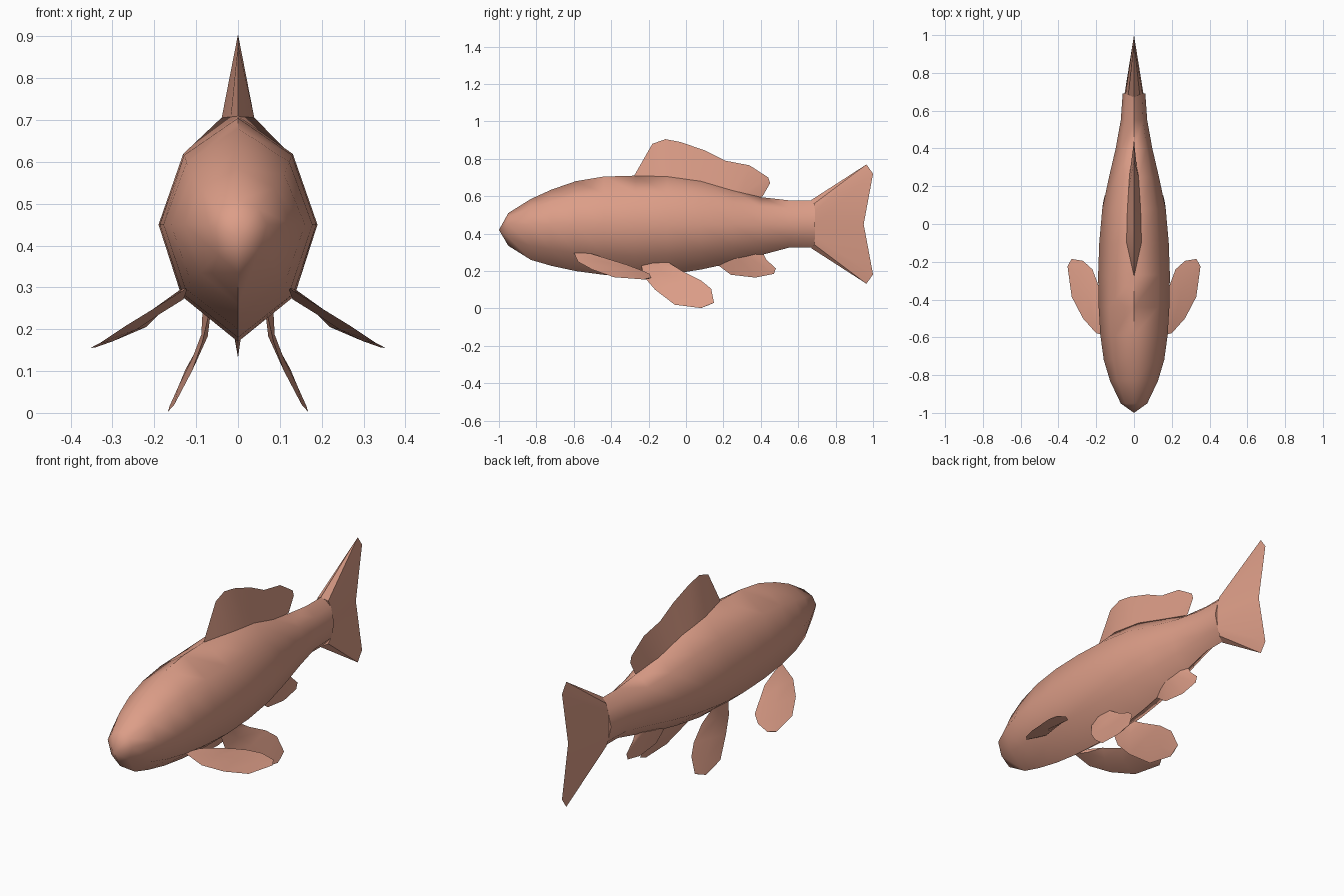
import bpy, bmesh, math
from mathutils import Vector

cube = bpy.data.objects.get("Cube")
if cube:
    bpy.data.objects.remove(cube, do_unlink=True)

# Single skin colour
skin = bpy.data.materials.new("salmon_skin")
skin.use_nodes = True
colour = (0.72, 0.34, 0.245, 1.0)
skin.diffuse_color = colour
bsdf = skin.node_tree.nodes["Principled BSDF"]
bsdf.inputs["Base Color"].default_value = colour
bsdf.inputs["Roughness"].default_value = 0.7


def loft(name, rings, angle, mirrored=False):
    """Skin a series of closed rings, cap both ends and shade the result."""
    bm = bmesh.new()
    rows = [[bm.verts.new(point) for point in ring] for ring in rings]
    count = len(rows[0])
    for a, b in zip(rows, rows[1:]):
        for i in range(count):
            j = (i + 1) % count
            bm.faces.new((a[i], a[j], b[j], b[i]))
    bm.faces.new(rows[0])
    bm.faces.new(rows[-1])
    bmesh.ops.remove_doubles(bm, verts=bm.verts, dist=0.0005)
    bmesh.ops.recalc_face_normals(bm, faces=bm.faces)
    mesh = bpy.data.meshes.new(name)
    bm.to_mesh(mesh)
    bm.free()
    mesh.materials.append(skin)
    obj = bpy.data.objects.new(name, mesh)
    bpy.context.collection.objects.link(obj)
    bpy.ops.object.select_all(action="DESELECT")
    obj.select_set(True)
    bpy.context.view_layer.objects.active = obj
    bpy.ops.object.shade_smooth_by_angle(angle=math.radians(angle))
    if mirrored:
        obj.modifiers.new("Mirror", "MIRROR")
    return obj


def body_ring(y, top, bottom, width, ridge, mid=0.45):
    """Eight-sided section whose top point can widen into a fin ridge."""
    shoulder = mid + 0.65 * (top - mid)
    belly = mid - 0.61 * (mid - bottom)
    half = [(ridge, top), (0.69 * width, shoulder), (width, mid), (0.71 * width, belly)]
    right = [(x, y, z) for x, z in half]
    left = [(-x, y, z) for x, z in reversed(half)]
    return right + [(0, y, bottom)] + left


def median_fin(name, columns):
    """Wedge fin on the centre line: root y, root z, tip y, tip z, half thickness."""
    rings = [[(-t, ry, rz), (0, ty, tz), (t, ry, rz)] for ry, rz, ty, tz, t in columns]
    return loft(name, rings, 40)


def paired_fin(name, columns, thickness):
    """Mirrored blade lofted from leading and trailing edge points."""
    pairs = [(Vector(lead), Vector(trail)) for lead, trail in columns]
    span = pairs[-1][0] - pairs[0][0]
    normal = (pairs[0][0] - pairs[0][1]).cross(span).normalized()
    rings = []
    for i, (lead, trail) in enumerate(pairs):
        offset = normal * thickness * (1 - i / len(pairs))
        middle = (lead + trail) / 2
        rings.append([lead, middle + offset, trail, middle - offset])
    return loft(name, rings, 40, mirrored=True)


# Body: y, top, bottom, half width, half width of the back ridge
stations = [
    (-0.95, 0.51, 0.335, 0.07, 0),
    (-0.83, 0.585, 0.26, 0.127, 0),
    (-0.72, 0.635, 0.228, 0.16, 0),
    (-0.59, 0.68, 0.2, 0.178, 0),
    (-0.44, 0.705, 0.18, 0.187, 0),
    (-0.27, 0.71, 0.17, 0.19, 0),
    (-0.1, 0.705, 0.18, 0.184, 0.04),
    (0.08, 0.68, 0.208, 0.168, 0.036),
    (0.25, 0.63, 0.245, 0.132, 0.025),
    (0.4, 0.595, 0.285, 0.097, 0),
    (0.55, 0.578, 0.325, 0.07, 0),
    (0.69, 0.578, 0.325, 0.06, 0),
]
nose = [(0, -1, 0.42)] * 9
loft("body", [nose] + [body_ring(*s) for s in stations], 65)

# Dorsal fin
median_fin("dorsal_fin", [
    (-0.28, 0.70, -0.28, 0.705, 0),
    (-0.2, 0.7, -0.18, 0.88, 0.018),
    (-0.1, 0.7, -0.11, 0.905, 0.04),
    (0, 0.69, -0.03, 0.89, 0.038),
    (0.08, 0.675, 0.1, 0.845, 0.036),
    (0.17, 0.65, 0.21, 0.79, 0.03),
    (0.25, 0.625, 0.34, 0.765, 0.025),
    (0.3, 0.61, 0.44, 0.7, 0.015),
    (0.33, 0.6, 0.45, 0.67, 0.01),
    (0.37, 0.58, 0.41, 0.6, 0),
])

# Anal fin
median_fin("anal_fin", [
    (0.17, 0.24, 0.17, 0.232, 0),
    (0.22, 0.26, 0.24, 0.18, 0.018),
    (0.28, 0.27, 0.37, 0.165, 0.025),
    (0.33, 0.28, 0.47, 0.185, 0.02),
    (0.37, 0.29, 0.48, 0.215, 0.015),
    (0.41, 0.3, 0.43, 0.26, 0),
])

# Tail fin: upper lobe reflected about the body axis
upper = [
    (0.67, 0.575, 0.67, 0.58, 0),
    (0.685, 0.56, 0.965, 0.77, 0.03),
    (0.69, 0.52, 1.0, 0.72, 0.045),
]
lower = [(ry, 0.902 - rz, ty, 0.902 - tz, t) for ry, rz, ty, tz, t in reversed(upper)]
median_fin("tail_fin", upper + [(0.69, 0.45, 0.95, 0.45, 0.05)] + lower)

# Pectoral fins
paired_fin("pectoral_fins", [
    ((0.12, -0.6, 0.3), (0.15, -0.42, 0.265)),
    ((0.2, -0.578, 0.25), (0.19, -0.32, 0.235)),
    ((0.27, -0.5, 0.207), (0.22, -0.24, 0.205)),
    ((0.33, -0.385, 0.167), (0.27, -0.195, 0.185)),
    ((0.352, -0.225, 0.155), (0.33, -0.185, 0.163)),
], 0.012)

# Pelvic fins
paired_fin("pelvic_fins", [
    ((0.07, -0.24, 0.235), (0.08, -0.1, 0.25)),
    ((0.085, -0.225, 0.17), (0.075, -0.02, 0.2)),
    ((0.11, -0.165, 0.1), (0.1, 0.08, 0.15)),
    ((0.152, -0.06, 0.02), (0.125, 0.135, 0.105)),
    ((0.168, 0.08, 0.002), (0.155, 0.15, 0.03)),
], 0.01)
